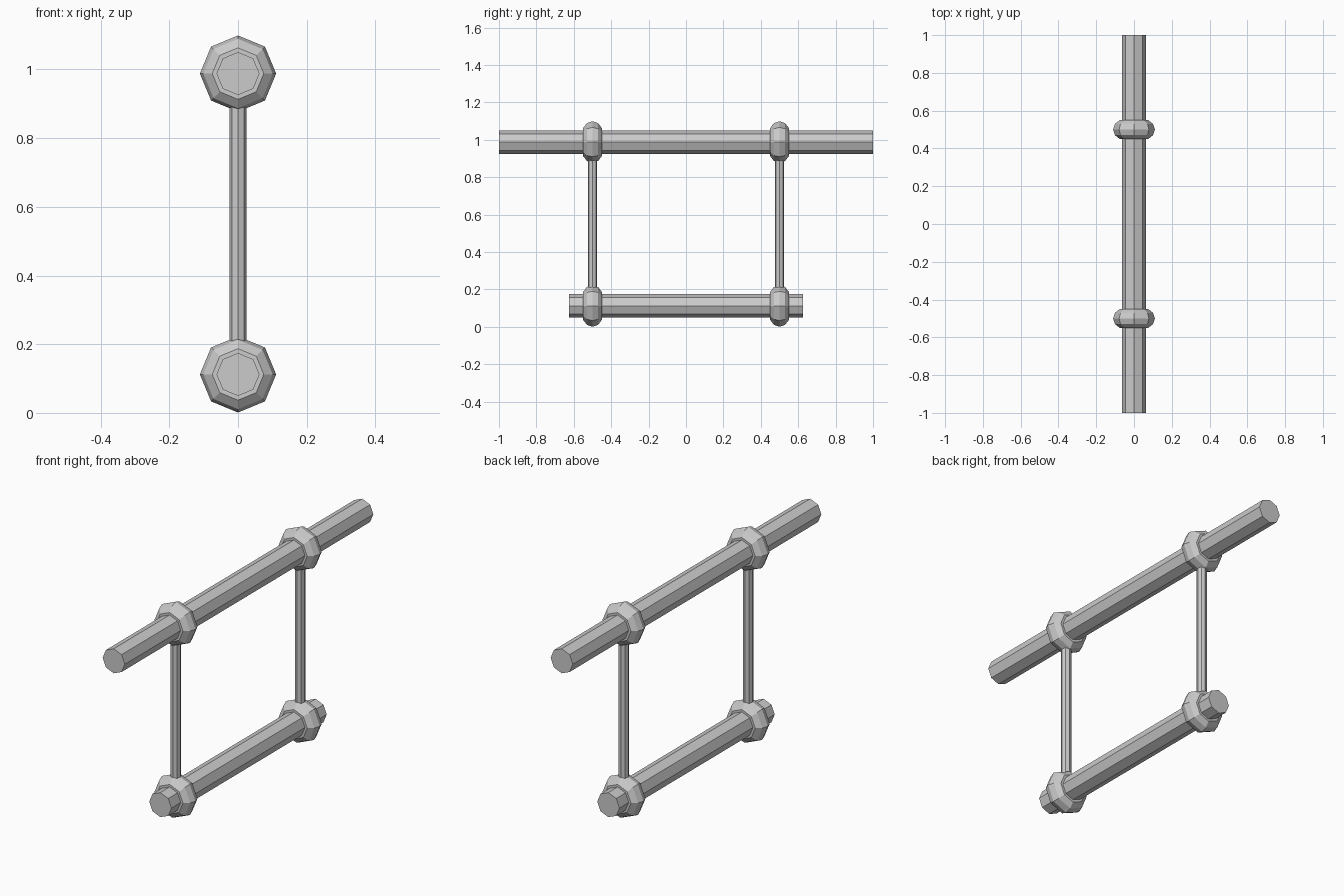
import bpy, bmesh, math

if "Cube" in bpy.data.objects:
    bpy.data.objects.remove(bpy.data.objects["Cube"])

SIDES = 8
LOW_Z, HIGH_Z = 0.112, 0.988


def make_object(name, bm):
    bmesh.ops.recalc_face_normals(bm, faces=bm.faces)
    mesh = bpy.data.meshes.new(name)
    bm.to_mesh(mesh)
    bm.free()
    obj = bpy.data.objects.new(name, mesh)
    bpy.context.collection.objects.link(obj)
    return obj


def lathe(name, profile, location, along_y=True):
    """Capped octagonal solid from (position along axis, radius) pairs."""
    bm = bmesh.new()
    rings = []
    for pos, rad in profile:
        ring = []
        for i in range(SIDES):
            a = 2 * math.pi * i / SIDES
            u, v = rad * math.cos(a), rad * math.sin(a)
            ring.append(bm.verts.new((u, pos, v) if along_y else (u, v, pos)))
        rings.append(ring)
    for r0, r1 in zip(rings, rings[1:]):
        for i in range(SIDES):
            j = (i + 1) % SIDES
            bm.faces.new((r0[i], r0[j], r1[j], r1[i]))
    bm.faces.new(rings[0])
    bm.faces.new(rings[-1])
    obj = make_object(name, bm)
    obj.location = location
    return obj


# horizontal bars
lathe("top_rail", [(-1.0, 0.0625), (1.0, 0.0625)], (0, 0, HIGH_Z))
lathe("bottom_rail", [(-0.625, 0.0625), (0.625, 0.0625)], (0, 0, LOW_Z))

# joint collars and upright posts
half = [(0.05, 0.055), (0.05, 0.075), (0.03, 0.101)]
collar = [(-p, r) for p, r in half] + [(0, 0.111)] + half[::-1]
for side, y in (("front", -0.5), ("back", 0.5)):
    lathe(side + "_post", [(LOW_Z, 0.025), (HIGH_Z, 0.025)], (0, y, 0), along_y=False)
    for level, z in (("lower", LOW_Z), ("upper", HIGH_Z)):
        lathe(f"{side}_{level}_collar", collar, (0, y, z))
